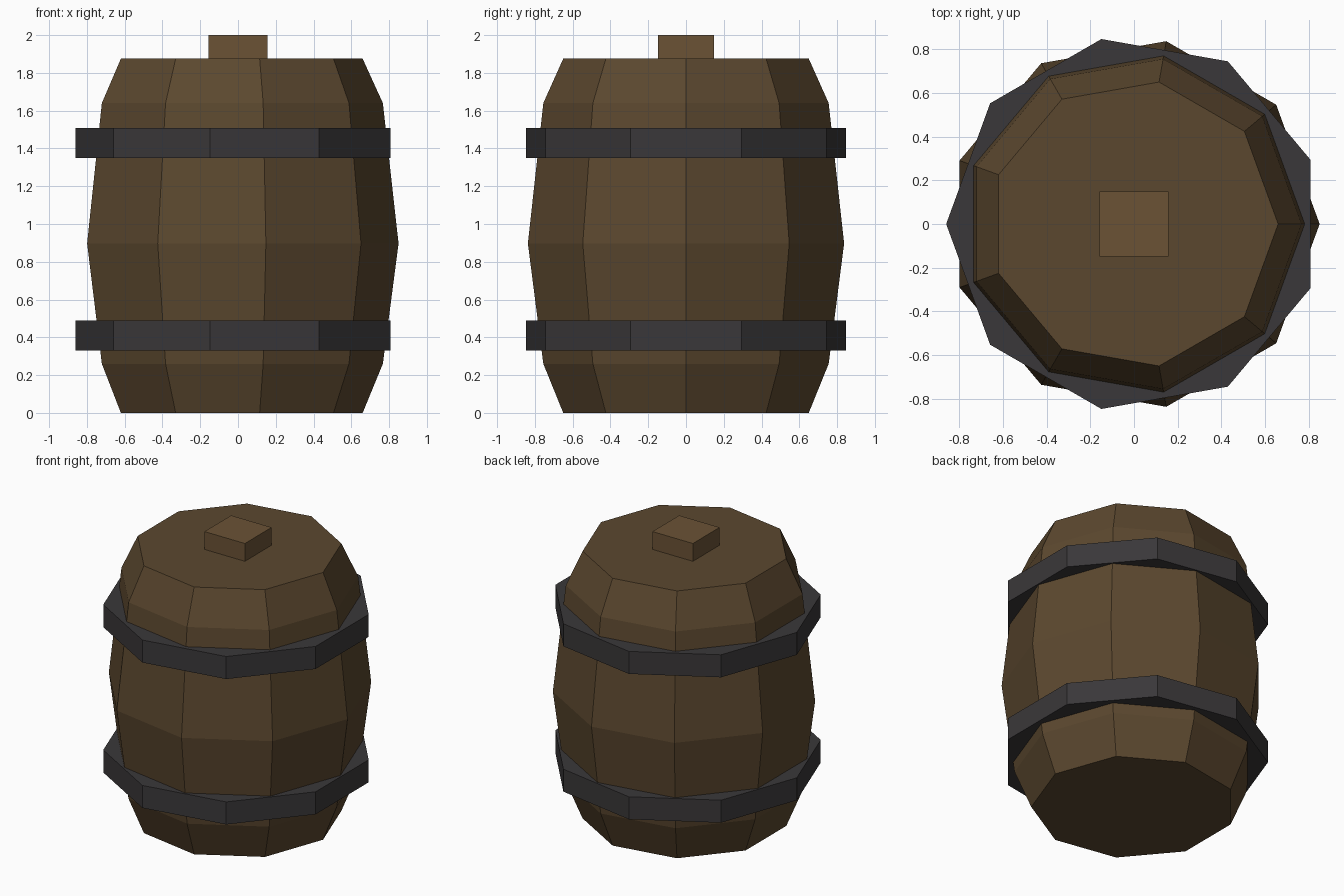
import bpy, bmesh
from math import cos, sin, pi

if "Cube" in bpy.data.objects:
    bpy.data.objects.remove(bpy.data.objects["Cube"])

SIDES = 9


def material(name, rgb):
    m = bpy.data.materials.new(name)
    m.diffuse_color = (*rgb, 1)
    m.use_nodes = True
    m.node_tree.nodes["Principled BSDF"].inputs["Base Color"].default_value = m.diffuse_color
    return m


def lathe(name, profile, mat, turn=0.0):
    """Capped nine-sided solid from (radius, z) profile points."""
    bm = bmesh.new()
    rings = [[bm.verts.new((r * cos(turn + 2 * pi * i / SIDES),
                            r * sin(turn + 2 * pi * i / SIDES), z))
              for i in range(SIDES)] for r, z in profile]
    for low, high in zip(rings, rings[1:]):
        for i in range(SIDES):
            j = (i + 1) % SIDES
            bm.faces.new((low[i], low[j], high[j], high[i]))
    bm.faces.new(rings[0][::-1])
    bm.faces.new(rings[-1])
    mesh = bpy.data.meshes.new(name)
    bm.to_mesh(mesh)
    bm.free()
    obj = bpy.data.objects.new(name, mesh)
    bpy.context.collection.objects.link(obj)
    mesh.materials.append(mat)
    return obj


wood = material("wood", (0.105, 0.064, 0.028))
plug_wood = material("plug_wood", (0.145, 0.085, 0.036))
iron = material("iron", (0.042, 0.039, 0.041))

# Bulging barrel body, one corner pointing to +x
lathe("barrel_body",
      [(0.66, 0), (0.767, 0.26), (0.85, 0.897), (0.767, 1.64), (0.66, 1.875)],
      wood)

# Iron hoops, turned so a corner points to -x
for name, z in (("lower_hoop", 0.33), ("upper_hoop", 1.35)):
    lathe(name, [(0.86, z), (0.86, z + 0.158)], iron, pi)

# Square plug in the lid
bpy.ops.mesh.primitive_cube_add(size=1, location=(0, 0, 1.93))
plug = bpy.context.object
plug.name = "lid_plug"
plug.scale = (0.314, 0.296, 0.14)
plug.data.materials.append(plug_wood)
